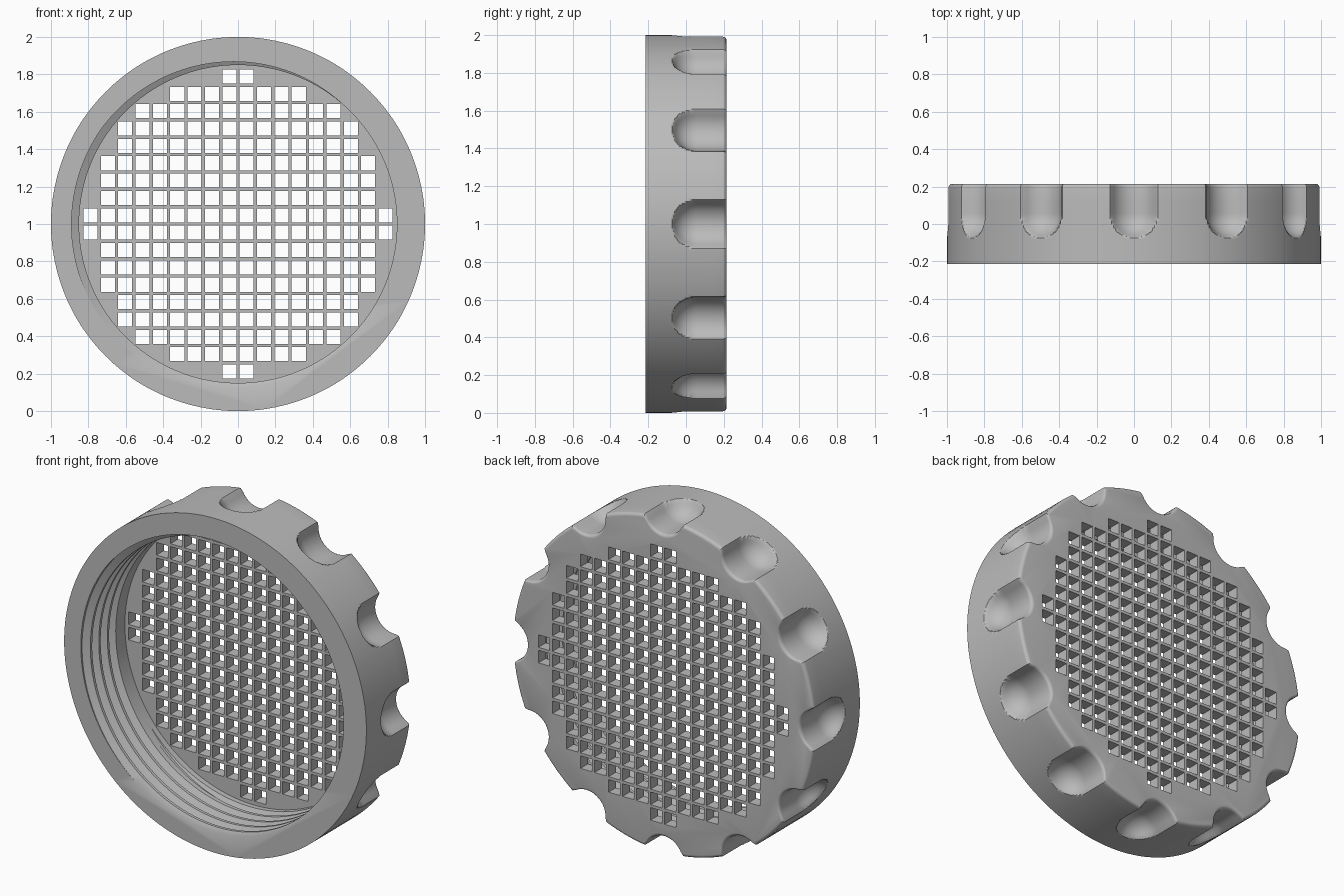
import bpy, bmesh
from math import sin, cos, sqrt, pi, radians

if "Cube" in bpy.data.objects:
    bpy.data.objects.remove(bpy.data.objects["Cube"])

FRONT, BACK, FLOOR = -0.215, 0.215, 0.145
BORE, GROOVE, PITCH = 0.85, 0.89, 0.08
NOTCHES, NOTCH_AXIS, NOTCH_R, NOTCH_END = 12, 1.035, 0.13, 0.055
ROUND = 0.02

grey = bpy.data.materials.new("plastic_grey")
grey.use_nodes = True
colour = (0.5, 0.5, 0.5, 1)
grey.diffuse_color = colour
grey.node_tree.nodes["Principled BSDF"].inputs["Base Color"].default_value = colour


def polar(r, a, y):
    return (r * cos(a), y, 1 + r * sin(a))


def skin(name, rings):
    """Join closed rings of points into a capped solid."""
    bm = bmesh.new()
    loops = [[bm.verts.new(p) for p in ring] for ring in rings]
    for lo, hi in zip(loops, loops[1:]):
        for i in range(len(lo)):
            j = (i + 1) % len(lo)
            bm.faces.new((lo[i], lo[j], hi[j], hi[i]))
    bm.faces.new(loops[0])
    bm.faces.new(loops[-1])
    return finish(name, bm)


def finish(name, bm):
    bmesh.ops.recalc_face_normals(bm, faces=bm.faces)
    mesh = bpy.data.meshes.new(name)
    bm.to_mesh(mesh)
    bm.free()
    mesh.materials.append(grey)
    ob = bpy.data.objects.new(name, mesh)
    bpy.context.collection.objects.link(ob)
    return ob


def cut(target, cutter):
    cutter.hide_render = True
    mod = target.modifiers.new("cut", "BOOLEAN")
    mod.operation, mod.solver, mod.object = "DIFFERENCE", "EXACT", cutter
    bpy.context.view_layer.objects.active = target
    bpy.ops.object.modifier_apply(modifier=mod.name)
    bpy.data.objects.remove(cutter)


def outer_radius(a, y):
    """Rim radius with a softly blended round-ended finger notch."""
    dy = min(0, y - NOTCH_END)
    disc = NOTCH_R ** 2 - dy ** 2 - (NOTCH_AXIS * sin(a)) ** 2
    if disc <= 0:
        return 1
    notch = NOTCH_AXIS * cos(a) - sqrt(disc)
    blend = 0.03
    h = max(blend - abs(notch - 1), 0) / blend
    return min(1, notch) - h * h * blend / 4


# Outer body: finely sampled around each notch, rounded at the back edge
offsets = [-0.15 + 0.01 * i for i in range(31)] + [0.2, pi / NOTCHES, 0.32]
rows = [(FRONT, 0), (-0.15, 0), (-0.1, 0)]
rows += [(-0.09 + 0.0075 * i, 0) for i in range(21)]
rows += [(0.12, 0)]
for i in range(6):
    t = i * pi / 10
    rows.append((BACK - ROUND + ROUND * sin(t), ROUND * (1 - cos(t))))
cap = skin("vented_cap", [
    [polar(outer_radius(o, y) - inset, o + n * 2 * pi / NOTCHES, y)
     for n in range(NOTCHES) for o in offsets]
    for y, inset in rows])

# Bore
SEG = 144
cut(cap, skin("bore_cutter", [
    [polar(BORE, 2 * pi * i / SEG, y) for i in range(SEG)]
    for y in (FRONT - 0.1, FLOOR)]))

# Internal helical thread groove, starting ahead of the front face
START, STEPS = 3.3, 96
profile = [(BORE - 0.04, -0.034), (BORE - 0.005, -0.034), (GROOVE, -0.01),
           (GROOVE, 0.01), (BORE - 0.005, 0.034), (BORE - 0.04, 0.034)]
rings = []
for i in range(-STEPS, 4 * STEPS + 1):
    turn = i / STEPS
    fade = 0.06 * max(0, turn - 3.75) / 0.25
    rings.append([polar(r - fade, START - 2 * pi * turn, FRONT + PITCH * turn + dy)
                  for r, dy in profile])
cut(cap, skin("thread_cutter", rings))

# Square vent holes, mirrored into four quadrants
bm = bmesh.new()
CELL, HOLE = 0.0928, 0.075
for row, count in enumerate([9, 8, 8, 8, 7, 7, 6, 4, 1]):
    for col in range(count):
        for sx in (-1, 1):
            for sz in (-1, 1):
                new = bmesh.ops.create_cube(bm, size=1)["verts"]
                bmesh.ops.scale(bm, vec=(HOLE, 0.2, HOLE), verts=new)
                bmesh.ops.translate(bm, verts=new, vec=(
                    sx * (col + 0.5) * CELL, 0.18, 1 + sz * (row + 0.5) * CELL))
cut(cap, finish("vent_cutter", bm))

bpy.ops.object.select_all(action="DESELECT")
cap.select_set(True)
bpy.context.view_layer.objects.active = cap
bpy.ops.object.shade_smooth_by_angle(angle=radians(32))
